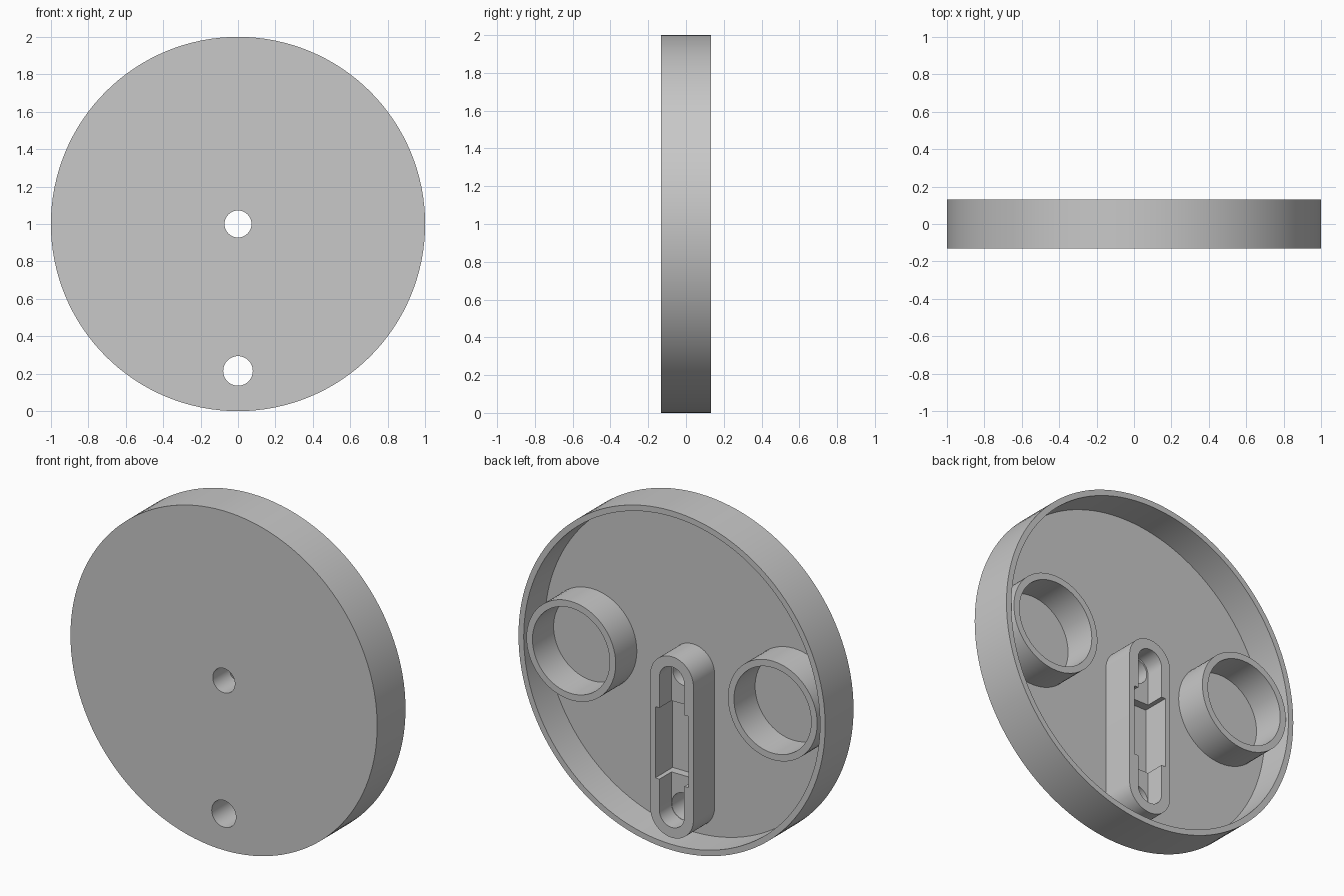
import bpy, bmesh
from math import cos, sin, pi

cube = bpy.data.objects.get("Cube")
if cube:
    bpy.data.objects.remove(cube, do_unlink=True)

grey = bpy.data.materials.new("light grey")
grey.use_nodes = True
colour = (0.58, 0.58, 0.58, 1)
grey.diffuse_color = colour
grey.node_tree.nodes["Principled BSDF"].inputs["Base Color"].default_value = colour

BACK, FRONT, FLOOR = 0.132, -0.132, -0.065
OVER = 0.3                      # cutters run past the surface
HOLES = ((1.0, 0.072), (0.215, 0.079))   # height, radius
TOP, LOW = HOLES[0][0], HOLES[1][0]
MID = (TOP + LOW) / 2


def arc(x, z, r, start, end, n):
    return [(x + r * cos(start + (end - start) * i / n),
             z + r * sin(start + (end - start) * i / n)) for i in range(n + 1)]


def circle(x, z, r, n=64):
    return arc(x, z, r, 0, 2 * pi, n)[:-1]


def stadium(r):
    return arc(0, TOP, r, 0, pi, 32) + arc(0, LOW, r, pi, 2 * pi, 32)


def rectangle(w, h):
    return [(-w, MID - h), (w, MID - h), (w, MID + h), (-w, MID + h)]


def prism(name, outline, y0, y1):
    """Extrude an x-z outline along y."""
    bm = bmesh.new()
    a = [bm.verts.new((x, y0, z)) for x, z in outline]
    b = [bm.verts.new((x, y1, z)) for x, z in outline]
    bm.faces.new(a)
    bm.faces.new(b)
    for i in range(len(a)):
        j = (i + 1) % len(a)
        bm.faces.new((a[i], a[j], b[j], b[i]))
    bmesh.ops.recalc_face_normals(bm, faces=bm.faces)
    mesh = bpy.data.meshes.new(name)
    bm.to_mesh(mesh)
    bm.free()
    mesh.materials.append(grey)
    obj = bpy.data.objects.new(name, mesh)
    bpy.context.collection.objects.link(obj)
    return obj


def select(obj):
    bpy.ops.object.select_all(action="DESELECT")
    obj.select_set(True)
    bpy.context.view_layer.objects.active = obj


def cut(obj, outline, y0, y1):
    """Remove an extruded outline from an object."""
    cutter = prism("cutter", outline, y0, y1)
    cutter.hide_render = True
    mod = obj.modifiers.new("cut", "BOOLEAN")
    mod.operation = "DIFFERENCE"
    mod.solver = "EXACT"
    mod.object = cutter
    select(obj)
    bpy.ops.object.modifier_apply(modifier=mod.name)
    bpy.data.objects.remove(cutter, do_unlink=True)


# Round cover, hollow from the back
cover = prism("round_cover", circle(0, 1, 1, 128), FRONT, BACK)
cut(cover, circle(0, 1, 0.966, 128), FLOOR, OVER)

# Raised housing with a stepped slot
housing = prism("slot_housing", stadium(0.141), FLOOR, BACK)
cut(housing, stadium(0.081), 0.02, OVER)
cut(housing, rectangle(0.108, 0.21), -0.03, OVER)

# Two holes through cover and housing
for z, r in HOLES:
    for part in (cover, housing):
        cut(part, circle(0, z, r, 48), -OVER, OVER)

# Pair of ring collars
parts = [cover, housing]
for side, x in (("left", 0.657), ("right", -0.657)):
    ring = prism(side + "_ring_collar", circle(x, 1, 0.291), FLOOR, BACK)
    cut(ring, circle(x, 1, 0.252), -OVER, OVER)
    parts.append(ring)

for part in parts:
    select(part)
    bpy.ops.object.shade_smooth_by_angle(angle=pi / 6)
